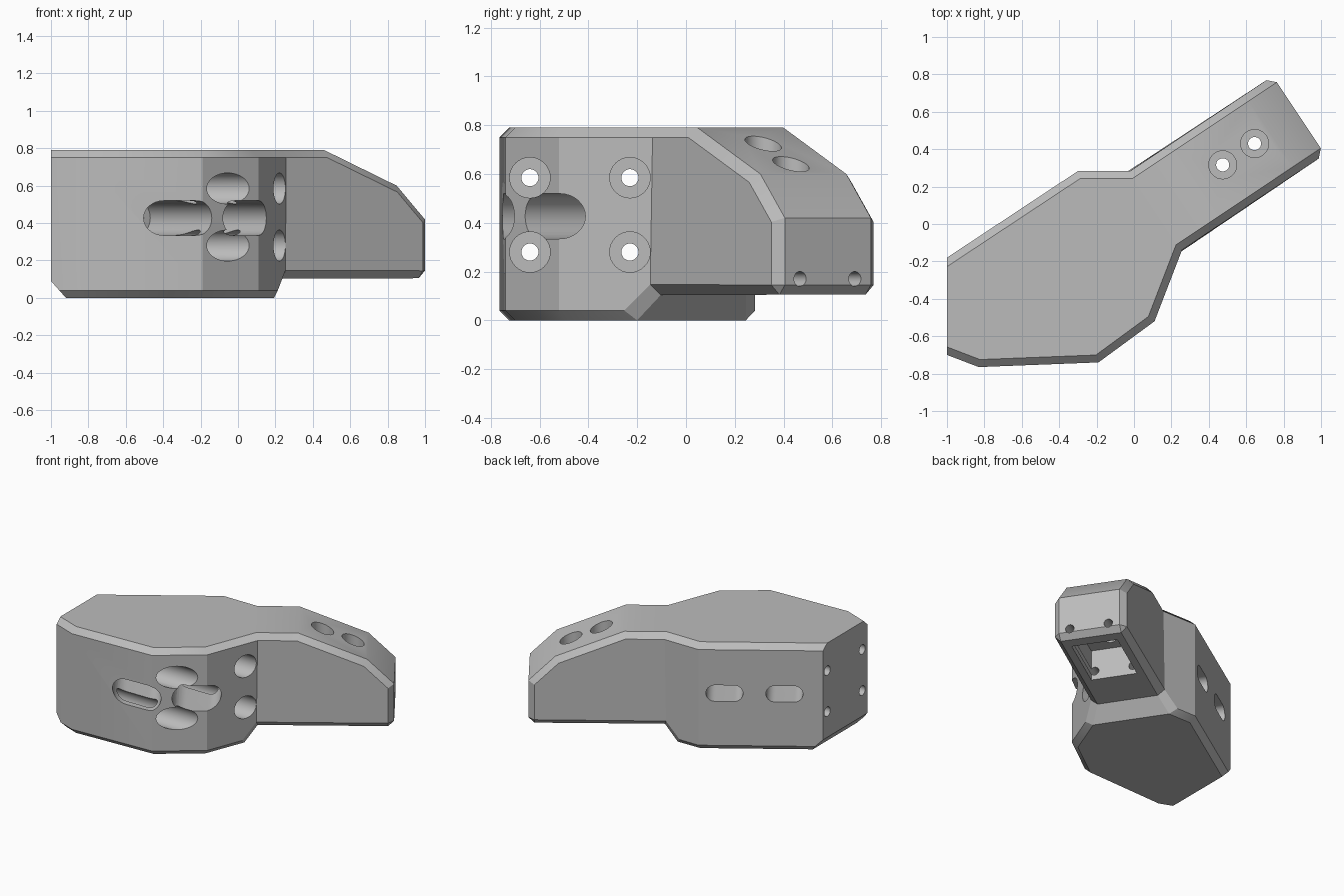
import bpy, bmesh, math
from mathutils import Vector

if "Cube" in bpy.data.objects:
    bpy.data.objects.remove(bpy.data.objects["Cube"], do_unlink=True)

X, Y, Z = Vector((1, 0, 0)), Vector((0, 1, 0)), Vector((0, 0, 1))
ANGLE = math.radians(33.7)
U = Vector((math.cos(ANGLE), math.sin(ANGLE), 0))   # along the arm
V = Vector((-math.sin(ANGLE), math.cos(ANGLE), 0))  # across the arm

grey = bpy.data.materials.new("plain_grey")
grey.use_nodes = True
grey.diffuse_color = (0.5, 0.5, 0.5, 1)
grey.node_tree.nodes["Principled BSDF"].inputs["Base Color"].default_value = (0.5, 0.5, 0.5, 1)


def prism(name, points, a, b, axis, start, end):
    """Polygon in the plane of a and b, extruded along axis."""
    bm = bmesh.new()
    low = [bm.verts.new(a * p + b * q + axis * start) for p, q in points]
    high = [bm.verts.new(v.co + axis * (end - start)) for v in low]
    bm.faces.new(low)
    bm.faces.new(high)
    for i in range(len(low)):
        j = (i + 1) % len(low)
        bm.faces.new((low[i], low[j], high[j], high[i]))
    bmesh.ops.recalc_face_normals(bm, faces=bm.faces)
    mesh = bpy.data.meshes.new(name)
    bm.to_mesh(mesh)
    bm.free()
    obj = bpy.data.objects.new(name, mesh)
    bpy.context.collection.objects.link(obj)
    mesh.materials.append(grey)
    return obj


def combine(target, tool, operation):
    mod = target.modifiers.new("cut", 'BOOLEAN')
    mod.operation, mod.solver, mod.object = operation, 'EXACT', tool
    tool.hide_render = True
    bpy.context.view_layer.objects.active = target
    bpy.ops.object.modifier_apply(modifier=mod.name)
    bpy.data.objects.remove(tool, do_unlink=True)


def stadium(cx, cy, half, r, n=16):
    """Long rounded slot outline; half == r gives a circle."""
    pts = []
    for side in (1, -1):
        for i in range(n + 1):
            t = math.pi * (i / n - 0.5)
            pts.append((cx + side * (half - r + r * math.cos(t)), cy + side * r * math.sin(t)))
    return pts if half > r else pts[:n] + pts[n + 1:-1]


# Body: plan outline crossed with the side profile of the arm
FRONT, BACK, NECK, TIP = -0.257, 0.247, 0.138, 1.056
arm = [(NECK, FRONT), (TIP, FRONT), (TIP, BACK), (NECK, BACK)]
outline = [(-1, -0.18), (-1, -0.70), (-0.83, -0.765), (-0.19, -0.74), (0.11, -0.52)]
outline += [tuple((U * u + V * v)[:2]) for u, v in arm]
outline += [(-0.30, 0.283)]
body = prism("bracket_body", outline, X, Y, Z, -0.2, 1)
profile = [(-2, 0), (0.05, 0), (NECK, 0.105), (TIP, 0.105), (TIP + 0.2, 0.105),
           (TIP + 0.2, 0.22), (TIP, 0.42), (0.875, 0.60), (0.41, 0.79), (-2, 0.79)]
combine(body, prism("profile_tool", profile, U, Z, V, -2, 2), 'INTERSECT')

# Chamfered rims, tip corners and lower right edge
bm = bmesh.new()
bm.from_mesh(body.data)
bmesh.ops.remove_doubles(bm, verts=bm.verts, dist=0.002)
bmesh.ops.dissolve_limit(bm, angle_limit=0.01, verts=bm.verts, edges=bm.edges)
bm.normal_update()
rims = []
for e in bm.edges:
    if len(e.link_faces) != 2:
        continue
    lo, hi = sorted((f.normal for f in e.link_faces), key=lambda n: abs(n.z))
    is_tip = lo.dot(U) > 0.99 or hi.dot(U) > 0.99
    if abs(hi.z) < 0.1:
        if is_tip:
            rims.append(e)
    elif abs(lo.z) < 0.1 and lo.x > -0.99 and not (is_tip and hi.z > 0):
        rims.append(e)
bmesh.ops.bevel(bm, geom=rims, offset=0.04, offset_type='OFFSET', segments=1,
                profile=0.5, affect='EDGES', clamp_overlap=False)
bmesh.ops.bisect_plane(bm, geom=bm.verts[:] + bm.edges[:] + bm.faces[:], dist=0.0001,
                       plane_co=(-1, 0, 0.09), plane_no=(-0.09, 0, -0.08), clear_outer=True)
bmesh.ops.holes_fill(bm, edges=[e for e in bm.edges if e.is_boundary], sides=0)
bmesh.ops.recalc_face_normals(bm, faces=bm.faces)
bm.to_mesh(body.data)
bm.free()

# Four long bolt holes with counterbores
for y in (-0.64, -0.23):
    for z in (0.28, 0.585):
        for r, start in ((0.083, -0.72), (0.035, -1.2)):
            combine(body, prism("bolt_tool", stadium(y, z, r, r), Y, Z, X, start, 0.42), 'DIFFERENCE')

# Two stepped slots across the body
for u in (-0.672, -0.268):
    for half, r, end in ((0.165, 0.0925, 0.085), (0.125, 0.06, 0.7)):
        combine(body, prism("slot_tool", stadium(u, 0.427, half, r), U, Z, V, -1, end), 'DIFFERENCE')

# Pocket under the arm
pocket = [(0.46, -0.165), (0.93, -0.165), (0.93, 0.155), (0.46, 0.155)]
combine(body, prism("pocket_tool", pocket, U, V, Z, 0, 0.33), 'DIFFERENCE')

# Vertical arm bolts with counterbores
for u in (0.57, 0.775):
    for r, start in ((0.075, 0.45), (0.035, 0.2)):
        combine(body, prism("arm_bolt_tool", stadium(u, 0, r, r), U, V, Z, start, 1), 'DIFFERENCE')

# Small screw holes in the tip, running on past the pocket
for v in (-0.142, 0.128):
    combine(body, prism("tip_screw_tool", stadium(v, 0.17, 0.03, 0.03), V, Z, U, 0.3, 1.2), 'DIFFERENCE')

bpy.ops.object.select_all(action='DESELECT')
body.select_set(True)
bpy.context.view_layer.objects.active = body
bpy.ops.object.shade_smooth_by_angle(angle=math.radians(25))
